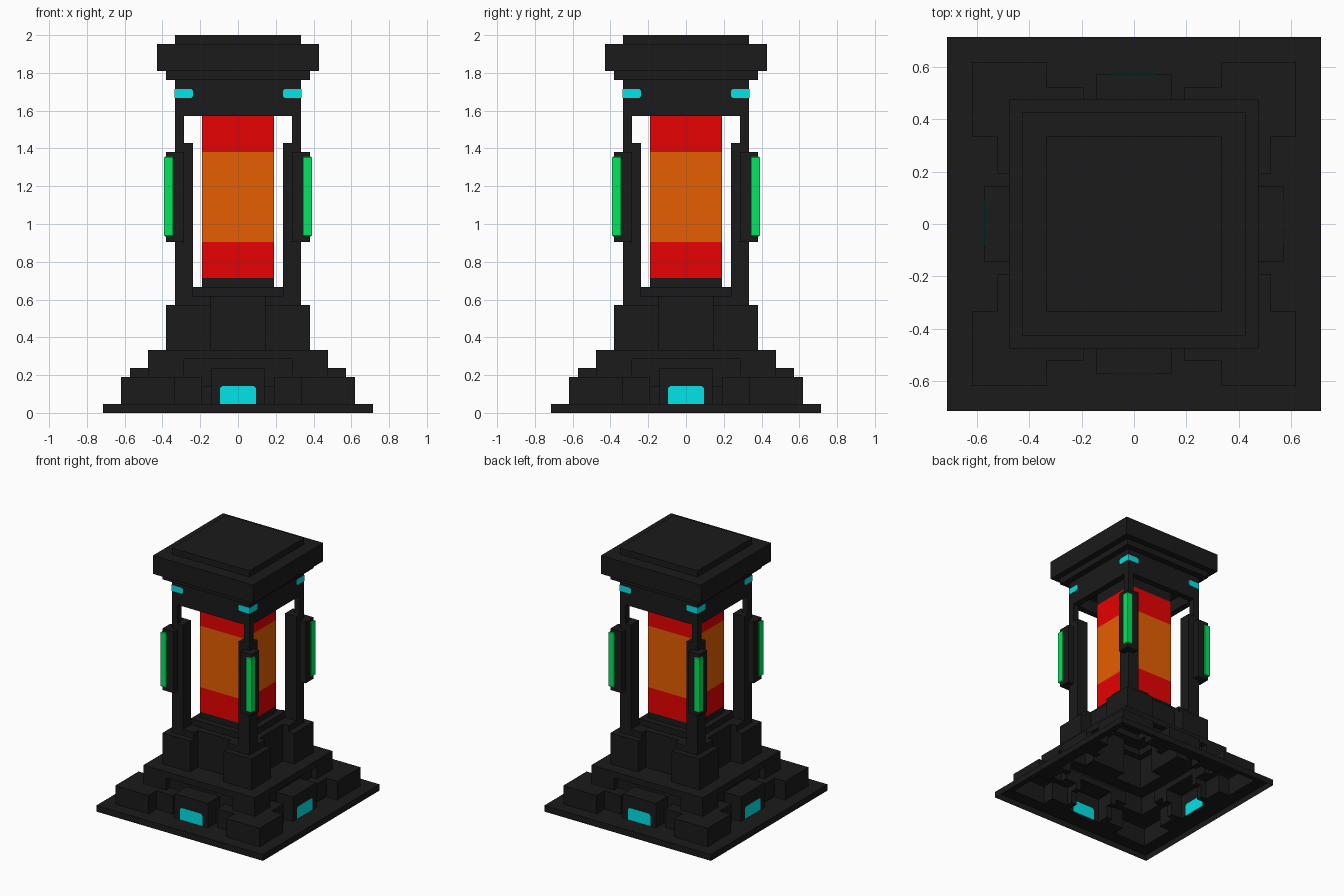
import bpy, bmesh
from mathutils import Vector

if "Cube" in bpy.data.objects:
    bpy.data.objects.remove(bpy.data.objects["Cube"])

U = 1 / 21  # modelling grid unit


def material(name, rgb):
    m = bpy.data.materials.new(name)
    m.diffuse_color = (*rgb, 1)
    m.use_nodes = True
    m.node_tree.nodes["Principled BSDF"].inputs["Base Color"].default_value = m.diffuse_color
    return m


BLACK = material("charcoal", (0.0105, 0.0105, 0.0105))
RED = material("red", (0.8, 0.0005, 0.0005))
ORANGE = material("orange", (0.79, 0.114, 0.0005))
GREEN = material("green", (0.0005, 0.79, 0.114))
CYAN = material("cyan", (0.0005, 0.79, 0.82))


def finish(bm, name, mat):
    me = bpy.data.meshes.new(name)
    bm.to_mesh(me)
    bm.free()
    me.materials.append(mat)
    ob = bpy.data.objects.new(name, me)
    bpy.context.collection.objects.link(ob)
    return ob


def box(name, lo, hi, mat, bevel=0, rule=None):
    """Box between two grid corners; edges picked by rule(midpoint, direction) are chamfered.
    The midpoint runs from -0.5 to 0.5 across the box."""
    bm = bmesh.new()
    bmesh.ops.create_cube(bm, size=1)
    edges = []
    for e in bm.edges:
        a, b = e.verts[0].co, e.verts[1].co
        if rule and rule((a + b) / 2, a - b):
            edges.append(e)
    lo, hi = Vector(lo) * U, Vector(hi) * U
    for v in bm.verts:
        v.co = Vector([(lo[i] + hi[i]) / 2 + v.co[i] * (hi[i] - lo[i]) for i in range(3)])
    if edges:
        bmesh.ops.bevel(bm, geom=edges, offset=bevel * U, segments=1, affect='EDGES')
    bmesh.ops.recalc_face_normals(bm, faces=bm.faces)
    return finish(bm, name, mat)


def shell(name, steps, mat, open_bottom=False):
    """Outer skin of stacked blocks, four-way symmetric.
    Each step: (fill, x0, x1, y0, y1, z0, z1), on distances from the centre."""
    flat = {0}
    for s in steps:
        flat.update(s[1:5])
    flat |= {-a for a in flat}
    xs = sorted(flat)
    zs = sorted({z for s in steps for z in s[5:7]})

    def solid(i, j, k):
        x, y = abs(xs[i] + xs[i + 1]) / 2, abs(xs[j] + xs[j + 1]) / 2
        z = (zs[k] + zs[k + 1]) / 2
        state = False
        for fill, x0, x1, y0, y1, z0, z1 in steps:
            if z0 < z < z1 and ((x0 < x < x1 and y0 < y < y1) or
                                (x0 < y < x1 and y0 < x < y1)):
                state = fill
        return state

    bm = bmesh.new()
    n, h = len(xs) - 1, len(zs) - 1
    full = {(i, j, k) for i in range(n) for j in range(n) for k in range(h) if solid(i, j, k)}
    cache = {}

    def vert(p):
        if p not in cache:
            cache[p] = bm.verts.new((xs[p[0]] * U, xs[p[1]] * U, zs[p[2]] * U))
        return cache[p]

    for c in full:
        for a in range(3):
            for side in (0, 1):
                nb = list(c)
                nb[a] += 2 * side - 1
                if tuple(nb) in full or (open_bottom and a == 2 and nb[2] < 0):
                    continue
                ring = []
                for d, e in ((0, 0), (1, 0), (1, 1), (0, 1)):
                    p = list(c)
                    p[a] += side
                    p[(a + 1) % 3] += d
                    p[(a + 2) % 3] += e
                    ring.append(vert(tuple(p)))
                bm.faces.new(ring if side else ring[::-1])
    return finish(bm, name, mat)


# Stepped pedestal, hollow underneath
shell("pedestal", [
    (True, 0, 15, 0, 15, 0, 1),      # ground plate
    (True, 0, 10, 0, 10, 1, 7),      # main block
    (False, 0, 6, 9, 10, 3, 6),      # side recesses
    (True, 4, 11, 4, 11, 1, 4),      # corner ledges
    (True, 7, 13, 7, 13, 1, 4),      # corner feet
    (True, 0, 3, 0, 12, 1, 5),       # lamp housings
    (True, 0, 6, 0, 6, 7, 13),       # tower core
    (True, 3, 8, 3, 8, 7, 12),       # pillar blocks
    (True, 3, 7, 3, 7, 12, 13),      # pillar seats
    (True, 0, 5, 0, 5, 13, 14),      # tube seat
    (True, 0, 4, 0, 4, 14, 15),
], BLACK, open_bottom=True)

# Head with a recess around the tube
shell("head", [
    (True, 0, 7, 0, 7, 33, 37),
    (False, 0, 6, 4, 6, 33, 35),
    (True, 0, 8, 0, 8, 37, 38),
    (True, 0, 9, 0, 9, 38, 41),
    (True, 0, 7, 0, 7, 41, 42),
], BLACK)

# Glowing tube, orange in the middle band
for name, z0, z1, mat in (("tube_lower", 15, 19, RED), ("tube_middle", 19, 29, ORANGE),
                          ("tube_upper", 29, 33, RED)):
    box(name, (-4, -4, z0), (4, 4, z1), mat)


def corner_box(name, a, b, z0, z1, mat, bevel=0, inner_only=False):
    """Same box at all four corners, a to b from the centre on x and y."""
    for sx, tx in ((1, "right"), (-1, "left")):
        for sy, ty in ((1, "back"), (-1, "front")):
            def rule(mid, d):
                if abs(d.z) > 0.5:
                    return False
                inner = mid.x * sx < -0.1 or mid.y * sy < -0.1
                return inner or not inner_only
            x, y = sorted((a * sx, b * sx)), sorted((a * sy, b * sy))
            box(f"{name}_{ty}_{tx}", (x[0], y[0], z0), (x[1], y[1], z1), mat,
                bevel, rule if bevel else None)


# Corner pillars, light holders and lights
corner_box("pillar", 5, 7, 13, 30, BLACK)
corner_box("pillar_top", 6, 7, 30, 33, BLACK)
corner_box("light_holder", 6, 8, 19, 29, BLACK)
corner_box("green_light", 7.2, 8.2, 19.6, 28.5, GREEN, 0.1)
corner_box("head_light", 5, 7.04, 35.03, 36, CYAN, 0.2, inner_only=True)


# Thin pedestal lamps on the four sides, upper corners clipped
def lamp_rule(axis):
    return lambda mid, d: abs(d[axis]) > 0.5 and mid.z > 0


for s, ty, tx in ((1, "back", "right"), (-1, "front", "left")):
    lo, hi = sorted((11.9 * s, 12.02 * s))
    box(f"lamp_{ty}", (-2, lo, 1), (2, hi, 3), CYAN, 0.25, lamp_rule(1))
    box(f"lamp_{tx}", (lo, -2, 1), (hi, 2, 3), CYAN, 0.25, lamp_rule(0))
